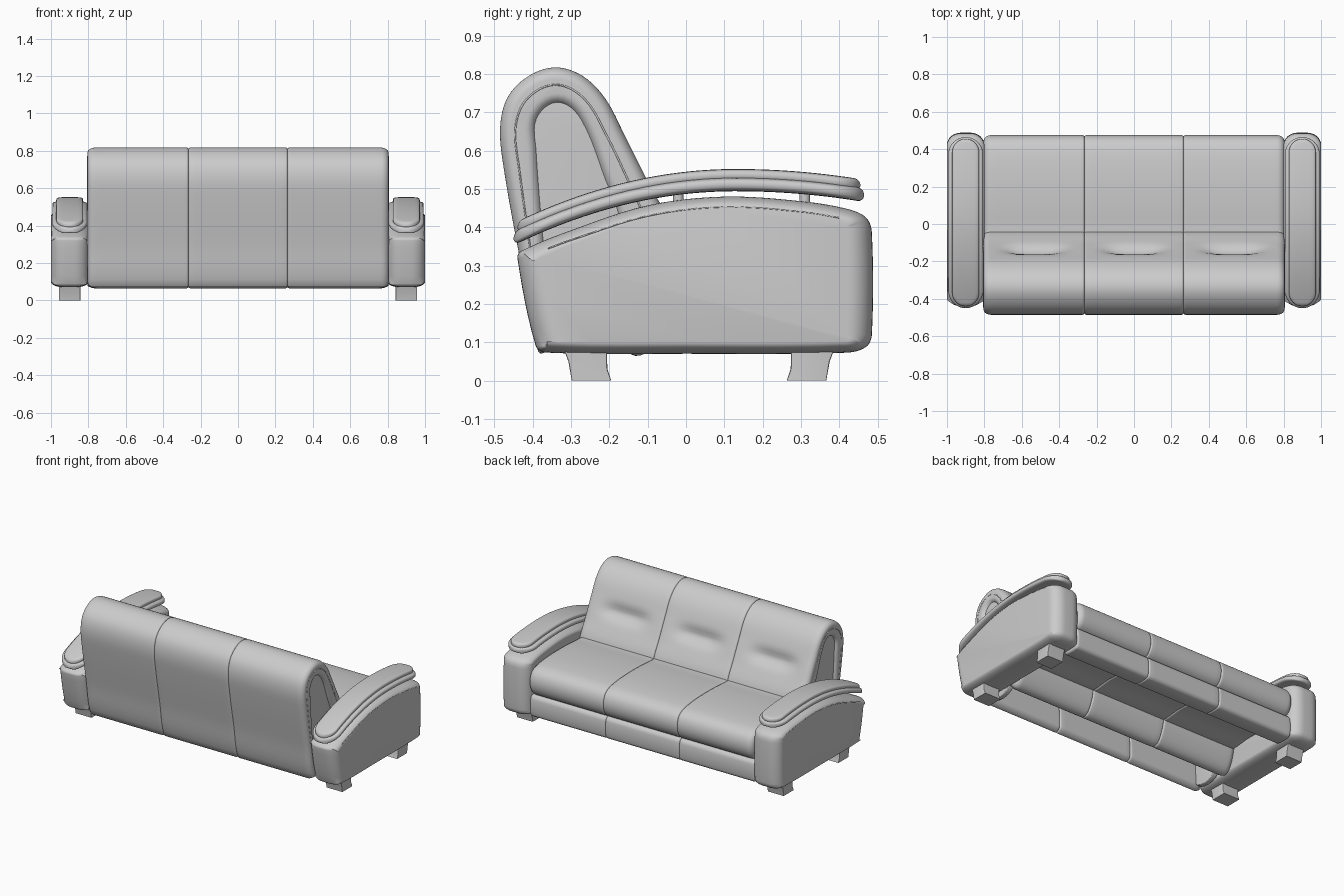
import bpy, bmesh, math
from mathutils import Vector

if "Cube" in bpy.data.objects:
    bpy.data.objects.remove(bpy.data.objects["Cube"], do_unlink=True)

GREY = (0.6, 0.6, 0.6, 1)
leather = bpy.data.materials.new("grey leather")
leather.use_nodes = True
leather.diffuse_color = GREY
leather.node_tree.nodes["Principled BSDF"].inputs["Base Color"].default_value = GREY

SEAMS = (-0.265, 0.265)


def smooth_path(points, closed=True, steps=6):
    """Smooth curve through the points, keeping long runs straight."""
    p = [Vector(q) for q in points]
    n = len(p)

    def tangent(i):
        if closed or 0 < i < n - 1:
            return (p[(i + 1) % n] - p[i - 1]).normalized()
        j = max(i, 1)
        return (p[j] - p[j - 1]).normalized()

    path = []
    for i in range(n if closed else n - 1):
        a, b = p[i], p[(i + 1) % n]
        length = (b - a).length
        ta, tb = tangent(i) * length, tangent((i + 1) % n) * length
        for s in range(steps):
            t = s / steps
            u = t * t * (3 - 2 * t)
            path.append(a * (1 - u) + b * u + ta * t * (1 - t) ** 2 - tb * t * t * (1 - t))
    return path if closed else path + [p[-1]]


def finish(name, bm, angle=40):
    bmesh.ops.recalc_face_normals(bm, faces=bm.faces)
    mesh = bpy.data.meshes.new(name)
    bm.to_mesh(mesh)
    bm.free()
    mesh.materials.append(leather)
    obj = bpy.data.objects.new(name, mesh)
    bpy.context.collection.objects.link(obj)
    bpy.ops.object.select_all(action="DESELECT")
    obj.select_set(True)
    bpy.context.view_layer.objects.active = obj
    bpy.ops.object.shade_smooth_by_angle(angle=math.radians(angle))


def skin(bm, rings):
    """Join rings of points with quads and close both ends."""
    rows = [[bm.verts.new(co) for co in ring] for ring in rings]
    n = len(rows[0])
    for a, b in zip(rows, rows[1:]):
        for i in range(n):
            j = (i + 1) % n
            bm.faces.new((a[i], a[j], b[j], b[i]))
    bm.faces.new(rows[0])
    bm.faces.new(rows[-1])


def padded(name, profile, x0, x1, round_x, round_y, round_z, seams=(), dent=None, step=0.03):
    """Sweep a (y, z) profile along x with rounded ends and seam grooves."""
    n = len(profile)
    area = sum(profile[i - 1].cross(profile[i]) for i in range(n))
    sign = 1 if area > 0 else -1
    normals = []
    for i in range(n):
        t = (profile[(i + 1) % n] - profile[i - 1]).normalized()
        normals.append(Vector((t.y, -t.x)) * sign)
    stations = {}
    count = max(1, round((x1 - x0 - 2 * round_x) / step))
    for i in range(count + 1):
        x = x0 + round_x + (x1 - x0 - 2 * round_x) * i / count
        if all(abs(x - s) > 0.015 for s in seams):
            stations[x] = (0, 0)
    for i in range(1, 9):
        a = math.pi / 16 * i
        k, d = 1 - math.cos(a), round_x * (1 - math.sin(a))
        stations[x0 + d] = stations[x1 - d] = (k * round_y, k * round_z)
    for s in seams:
        for d, k in ((0.01, 0), (0.005, 0.001), (0.003, 0.003), (0, 0.007)):
            stations[s - d] = stations[s + d] = (k, k)
    rings = []
    for x in sorted(stations):
        iy, iz = stations[x]
        ring = []
        for p, nrm in zip(profile, normals):
            d = dent(x, p, nrm) if dent else 0
            ring.append((x, p.x - nrm.x * (iy + d), p.y - nrm.y * (iz + d)))
        rings.append(ring)
    bm = bmesh.new()
    skin(bm, rings)
    finish(name, bm)


def piping(name, points, x, radius=0.0025):
    """Thin raised seam following a (y, z) path at a given x."""
    curve = bpy.data.curves.new(name, "CURVE")
    curve.dimensions = "3D"
    curve.bevel_depth = radius
    curve.bevel_resolution = 1
    path = smooth_path(points, closed=False)
    spline = curve.splines.new("POLY")
    spline.points.add(len(path) - 1)
    for point, p in zip(spline.points, path):
        point.co = (x, p.x, p.y, 1)
    curve.materials.append(leather)
    bpy.context.collection.objects.link(bpy.data.objects.new(name, curve))


def arm_height(y):
    return 0.512 - (0.42 if y < 0.13 else 0.25) * (y - 0.13) ** 2


def arm_pad(name, x, y0, y1, half_width, half_thick, lift):
    """Stadium-shaped pad bent over the arm's arc."""
    rings = []
    for i in range(49):
        y = (y0 + y1) / 2 - (y1 - y0) / 2 * math.cos(math.pi * (0.01 + 0.98 * i / 48))
        d = min(y - y0, y1 - y)
        w = half_width * math.sqrt(1 - max(0, 1 - d / half_width) ** 2)
        h = half_thick * math.sqrt(1 - max(0, 1 - d / half_thick) ** 2)
        ring = []
        for k in range(24):
            a = math.tau * k / 24
            c, s = math.cos(a), math.sin(a)
            ring.append((x + w * math.copysign(abs(c) ** 0.4, c), y,
                         arm_height(y) + lift + h * math.copysign(abs(s) ** 0.6, s)))
        rings.append(ring)
    bm = bmesh.new()
    skin(bm, rings)
    finish(name, bm, 60)


# Backrest: hollow arch with a tufted front
outer = [(-0.385, 0.075), (-0.43, 0.3), (-0.475, 0.55), (-0.485, 0.66), (-0.465, 0.74),
         (-0.41, 0.795), (-0.34, 0.817), (-0.27, 0.795), (-0.21, 0.735), (-0.16, 0.64),
         (-0.10, 0.52), (-0.04, 0.40), (-0.035, 0.28), (-0.06, 0.14), (-0.12, 0.065)]
inner = [(-0.18, 0.11), (-0.19, 0.25), (-0.18, 0.42), (-0.215, 0.52), (-0.28, 0.68),
         (-0.335, 0.72), (-0.385, 0.68), (-0.385, 0.6), (-0.37, 0.4), (-0.345, 0.1)]


def tuft(x, p, nrm):
    if nrm.x < 0.3 or p.x < -0.25 or p.y < 0.42:
        return 0
    return sum(0.032 * math.exp(-((x - c) / 0.15) ** 4 - ((p.y - 0.585) / 0.038) ** 2)
               for c in (-0.53, 0, 0.53))


padded("backrest", smooth_path(outer + inner), -0.805, 0.805, 0.04, 0.03, 0.03, SEAMS, tuft)

# Recessed end panels and stitched seams of the backrest
panel = [(-0.18, 0.11), (-0.16, 0.42), (-0.20, 0.55), (-0.275, 0.71), (-0.335, 0.74),
         (-0.40, 0.69), (-0.40, 0.6), (-0.38, 0.4), (-0.355, 0.1)]
stitch = [(-0.40, 0.3), (-0.435, 0.55), (-0.445, 0.66), (-0.415, 0.735), (-0.34, 0.772),
          (-0.265, 0.735), (-0.205, 0.635), (-0.15, 0.52), (-0.10, 0.41)]
for side, label in ((1, "left"), (-1, "right")):
    x0, x1 = sorted((side * 0.755, side * 0.789))
    padded(label + "_backrest_panel", smooth_path(panel), x0, x1, 0.008, 0.005, 0.005)
    piping(label + "_backrest_piping", stitch, side * 0.804)

# Seat cushion and front rail
seat = [(-0.12, 0.23), (0.1, 0.215), (0.40, 0.21), (0.455, 0.24), (0.475, 0.31), (0.45, 0.375),
        (0.38, 0.405), (0.2, 0.418), (0, 0.41), (-0.1, 0.39)]
padded("seat_cushion", smooth_path(seat), -0.805, 0.805, 0.04, 0.035, 0.035, SEAMS)
rail = [(0.33, 0.09), (0.345, 0.075), (0.43, 0.075), (0.45, 0.095), (0.45, 0.19),
        (0.43, 0.215), (0.35, 0.215), (0.33, 0.2)]
padded("front_rail", smooth_path(rail), -0.805, 0.805, 0.015, 0.012, 0.012, SEAMS)

# Arms: body, two-layer pad, posts and feet
arm = [(-0.392, 0.09), (-0.365, 0.073), (0, 0.07), (0.42, 0.073), (0.47, 0.088), (0.485, 0.12),
       (0.485, 0.385), (0.47, 0.425), (0.42, 0.448), (0.3, 0.468), (0.1, 0.48), (-0.1, 0.457),
       (-0.3, 0.392), (-0.43, 0.338), (-0.44, 0.32)]
arm_seam = [(-0.36, 0.345), (-0.3, 0.367), (-0.1, 0.43), (0.1, 0.453), (0.3, 0.441), (0.4, 0.425)]
foot = [(-0.32, 0.085), (-0.307, 0.05), (-0.298, 0.0), (-0.195, 0.0), (-0.205, 0.03), (-0.207, 0.085)]
for side, label in ((1, "left"), (-1, "right")):
    x = side * 0.9
    padded(label + "_arm", smooth_path(arm), x - 0.1, x + 0.1, 0.075, 0.065, 0.03)
    piping(label + "_arm_seam", arm_seam, side * 0.998)
    arm_pad(label + "_arm_pad_lower", x, -0.45, 0.465, 0.093, 0.018, 0)
    arm_pad(label + "_arm_pad_upper", x, -0.44, 0.455, 0.072, 0.016, 0.024)
    for y, place in ((-0.02, "rear"), (0.31, "front")):
        bm = bmesh.new()
        bmesh.ops.create_cone(bm, cap_ends=True, segments=16, radius1=0.014, radius2=0.014, depth=0.06)
        bmesh.ops.translate(bm, verts=bm.verts, vec=(x, y, 0.475))
        finish(f"{label}_{place}_pad_post", bm)
    for place in ("rear", "front"):
        shape = [Vector(p if place == "rear" else (0.068 - p[0], p[1])) for p in foot]
        padded(f"{label}_{place}_foot", shape, x - 0.057, x + 0.057, 0.004, 0.003, 0)
